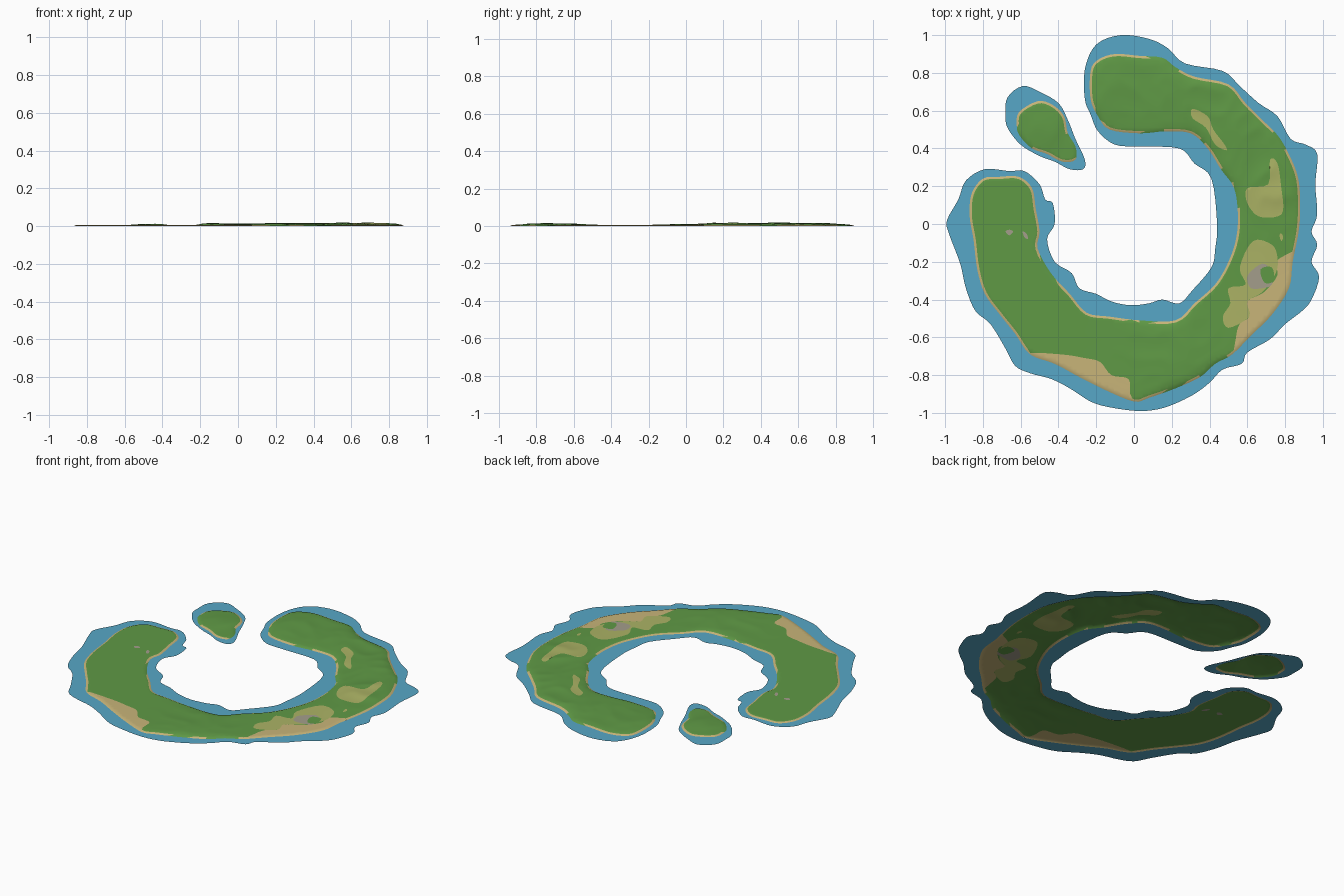
import bpy
import math
from mathutils import Vector, noise, kdtree
from mathutils.geometry import delaunay_2d_cdt

cube = bpy.data.objects.get("Cube")
if cube:
    bpy.data.objects.remove(cube, do_unlink=True)


def material(name, colour):
    mat = bpy.data.materials.new(name)
    mat.use_nodes = True
    mat.diffuse_color = (*colour, 1)
    mat.node_tree.nodes["Principled BSDF"].inputs["Base Color"].default_value = (*colour, 1)
    return mat


WATER = material("shallow_water_blue", (0.095, 0.39, 0.57))
GRASS = material("grass_green", (0.115, 0.32, 0.06))
SAND = material("beach_sand", (0.58, 0.46, 0.19))
DRY = material("dry_grass", (0.41, 0.45, 0.13))
ROCK = material("grey_rock", (0.37, 0.34, 0.26))
LAND = [GRASS, SAND, DRY, ROCK]

# Outlines, in hundredths of a unit
MAIN_SHORE = [
    -26, 66, -26, 82, -20, 95, -7, 100, 8, 98, 18, 93, 27, 85, 47, 81, 56, 73, 66, 64,
    76, 57, 83, 45, 91, 42, 97, 37, 96, 21, 97, 5, 94, -4, 97, -11, 94, -20, 98, -28,
    94, -40, 89, -46, 80, -53, 72, -61, 60, -68, 57, -74, 47, -77, 40, -84, 32, -90,
    22, -95, 13, -98, 2, -99, -13, -97, -23, -94, -34, -87, -44, -82, -55, -79,
    -63, -75, -68, -66, -76, -53, -84, -46, -89, -34, -92, -21, -98, -5, -99, 2,
    -93, 13, -89, 23, -79, 29, -66, 28, -58, 28, -50, 21, -47, 13, -43, 11, -42, 0,
    -46, -8, -42, -20, -33, -26, -29, -34, -20, -37, -12, -41, -2, -43, 8, -42,
    15, -40, 24, -42, 31, -35, 41, -23, 43, -13, 44, 0, 41, 24, 32, 32, 24, 40,
    3, 41, -10, 42, -19, 49, -23, 58]
MAIN_LAND = [
    -23, 66, -23, 81, -19, 87, -10, 90, 3, 89, 15, 88, 22, 83, 32, 78, 50, 74, 59, 64,
    68, 55, 76, 47, 82, 37, 87, 24, 88, 8, 87, -5, 84, -20, 82, -34, 73, -48, 62, -59,
    52, -69, 43, -74, 35, -81, 22, -87, 8, -92, 0, -94, -15, -88, -29, -81, -42, -74,
    -55, -69, -63, -58, -71, -48, -79, -37, -83, -24, -85, -8, -87, 4, -86, 16, -80, 24,
    -71, 25, -61, 25, -54, 19, -52, 8, -50, -4, -51, -13, -44, -26, -34, -37, -25, -47,
    -13, -49, 3, -51, 22, -51, 32, -42, 43, -32, 50, -20, 54, -8, 55, 5, 53, 19,
    46, 29, 39, 40, 30, 48, 16, 49, 3, 48, -13, 50, -19, 57]
ISLET_SHORE = [-68, 58, -67, 67, -59, 73, -50, 70, -40, 64, -35, 55, -31, 45, -26, 34,
               -27, 29, -34, 29, -42, 33, -50, 36, -60, 42, -67, 51]
ISLET_LAND = [-62, 51, -61, 59, -51, 65, -43, 63, -37, 57, -35, 48, -31, 41, -31, 34,
              -38, 33, -46, 37, -54, 40, -60, 46]

# Ground patches: later ones lie over earlier ones
PATCHES = [
    (SAND, [92, -10, 85, -14, 75, -20, 76, -27, 69, -36, 60, -41, 61, -49, 56, -53,
            54, -60, 54, -71, 70, -61, 92, -40]),
    (SAND, [-58, -69, -39, -69, -26, -71, -18, -73, -12, -80, -3, -82, -2, -90,
            0, -97, -20, -95, -50, -80]),
    (DRY, [72, 34, 76, 32, 78, 19, 79, 8, 76, 4, 66, 4, 60, 11, 60, 19, 71, 21]),
    (DRY, [31, 61, 39, 57, 42, 50, 48, 42, 49, 39, 43, 42, 38, 51, 31, 56]),
    (DRY, [63, -9, 73, -11, 76, -18, 75, -26, 68, -36, 60, -41, 61, -49, 50, -55,
           47, -49, 51, -42, 50, -34, 59, -32, 56, -23]),
    (DRY, [77, -6, 78, -5, 79, -7, 78, -9]),
    (ROCK, [61, -26, 68, -21, 73, -25, 73, -32, 68, -34, 62, -34, 60, -30]),
    (GRASS, [67, -24, 73, -23, 74, -30, 69, -31]),
    (ROCK, [-68, -4, -66, -3, -64, -4, -66, -6]),
    (ROCK, [-59, -4, -57, -5, -56, -8, -58, -7]),
]

# Hills: x, y, radius, height
HILLS = [(-0.12, 0.7, 0.16, 0.011), (0.25, 0.7, 0.2, 0.012), (0.55, 0.5, 0.2, 0.013),
         (0.72, 0.2, 0.17, 0.014), (0.7, -0.08, 0.12, 0.004), (0.2, -0.72, 0.22, 0.011),
         (-0.46, 0.5, 0.09, 0.009)]
RIM = 0.012
GRID = 0.016


def smooth_loop(flat, steps=4):
    """Closed spline through the outline points."""
    pts = [Vector((x, y)) / 100 for x, y in zip(flat[::2], flat[1::2])]
    loop = []
    for i, b in enumerate(pts):
        a, c, d = pts[i - 1], pts[(i + 1) % len(pts)], pts[(i + 2) % len(pts)]
        for k in range(steps):
            t = k / steps
            loop.append(b + (c - a) * (t / 2)
                        + (a - b * 2.5 + c * 2 - d / 2) * t ** 2
                        + (b * 3 - a - c * 3 + d) * (t ** 3 / 2))
    return loop


def inside(p, loop):
    hit = False
    a = loop[-1]
    for b in loop:
        if (a.y > p.y) != (b.y > p.y):
            if p.x < a.x + (b.x - a.x) * (p.y - a.y) / (b.y - a.y):
                hit = not hit
        a = b
    return hit


def inset(loop, width):
    """Loop moved inward (outlines run clockwise)."""
    result = []
    for i, p in enumerate(loop):
        along = (loop[(i + 1) % len(loop)] - loop[i - 1]).normalized()
        result.append(p + Vector((along.y, -along.x)) * width)
    return result


def coast_distance(loop):
    """Function giving the distance of a point to the coastline."""
    fine = [a.lerp(b, k / 6) for a, b in zip(loop, loop[1:] + loop[:1]) for k in range(6)]
    tree = kdtree.KDTree(len(fine))
    for i, p in enumerate(fine):
        tree.insert(p.to_3d(), i)
    tree.balance()
    return lambda p: tree.find(p.to_3d())[2]


def sheet(name, loops, points, keep, height, mats, pick):
    """Triangulated sheet whose edges follow all the given loops."""
    verts, edges = list(points), []
    for loop in loops:
        start, n = len(verts), len(loop)
        verts += loop
        edges += [(start + i, start + (i + 1) % n) for i in range(n)]
    flat, _, tris, *_ = delaunay_2d_cdt(verts, edges, [], 0, 1e-5)
    faces, colours = [], []
    for tri in tris:
        centre = sum((flat[i] for i in tri), Vector((0, 0))) / len(tri)
        if keep(centre):
            faces.append(tri)
            colours.append(mats.index(pick(centre)))
    used = sorted({i for f in faces for i in f})
    remap = {old: new for new, old in enumerate(used)}
    mesh = bpy.data.meshes.new(name)
    mesh.from_pydata([(*flat[i], height(flat[i])) for i in used], [],
                     [[remap[i] for i in f] for f in faces])
    for mat in mats:
        mesh.materials.append(mat)
    for poly, colour in zip(mesh.polygons, colours):
        poly.material_index = colour
    obj = bpy.data.objects.new(name, mesh)
    bpy.context.collection.objects.link(obj)
    bpy.ops.object.select_all(action='DESELECT')
    obj.select_set(True)
    bpy.context.view_layer.objects.active = obj
    bpy.ops.object.shade_smooth_by_angle(angle=math.radians(30))


def island(name, shore, land, patches):
    shore, land = smooth_loop(shore), smooth_loop(land)
    spots = [(mat, smooth_loop(flat)) for mat, flat in patches]
    distance = coast_distance(land)

    # Low ground with a steep rim, rising to creased hills
    def height(p):
        d = distance(p)
        hill = sum(h * math.exp(-((p.x - x) ** 2 + (p.y - y) ** 2) / r ** 2)
                   for x, y, r, h in HILLS)
        crease = 1 - 0.7 * abs(noise.noise(Vector((p.x * 7, p.y * 7, 0))))
        return min(1, d / RIM) * 0.005 + min(1, d / 0.04) * min(hill * crease, 0.017)

    # Sandy rim in broken stretches, then the patches, then grass
    def ground(p):
        found = GRASS
        if distance(p) < RIM * 0.75 and noise.noise(Vector((p.x * 6, p.y * 6, 3))) > -0.1:
            found = SAND
        for mat, loop in spots:
            if inside(p, loop):
                found = mat
        return found

    n = int(1 / GRID)
    grid = [Vector((i + 0.5 * (j % 2), j)) * GRID
            for i in range(-n, n + 1) for j in range(-n, n + 1)]
    grid = [p for p in grid if inside(p, land) and distance(p) > RIM * 1.5]
    sheet(name + "_land", [land, inset(land, RIM)] + [s[1] for s in spots], grid,
          lambda p: inside(p, land), height, LAND, ground)
    sheet(name + "_shallows", [shore, land], [],
          lambda p: inside(p, shore) and not inside(p, land),
          lambda p: 0.0, [WATER], lambda p: WATER)


island("main_island", MAIN_SHORE, MAIN_LAND, PATCHES)
island("islet", ISLET_SHORE, ISLET_LAND, [])
